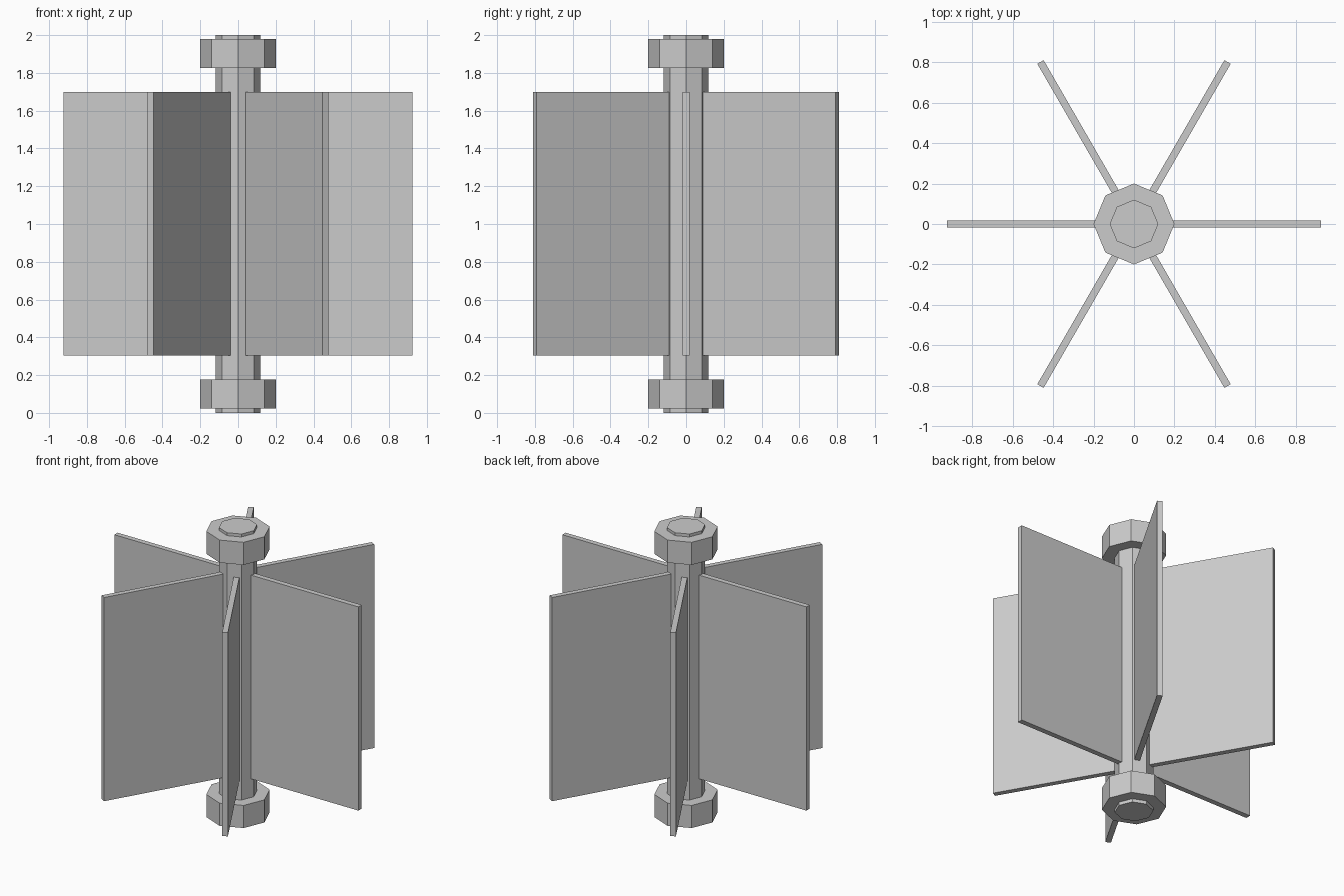
import bpy
from math import radians
from mathutils import Matrix

if "Cube" in bpy.data.objects:
    bpy.data.objects.remove(bpy.data.objects["Cube"])


def octagon(name, radius, z0, z1):
    bpy.ops.mesh.primitive_cylinder_add(
        vertices=8, radius=radius, depth=z1 - z0, location=(0, 0, (z0 + z1) / 2))
    bpy.context.object.name = name


def blade(name, angle, r0=0.08, r1=0.925, thick=0.036, z0=0.305, z1=1.7):
    bpy.ops.mesh.primitive_cube_add(size=1)
    ob = bpy.context.object
    ob.name = name
    ob.data.transform(
        Matrix.Rotation(angle, 4, 'Z')
        @ Matrix.Translation(((r0 + r1) / 2, 0, (z0 + z1) / 2))
        @ Matrix.Diagonal((r1 - r0, thick, z1 - z0, 1)))


# Central shaft and its two end collars
octagon("shaft", 0.12, 0.0, 2.0)
octagon("lower_collar", 0.2, 0.023, 0.178)
octagon("upper_collar", 0.2, 1.825, 1.98)

# Six radial paddles
for i in range(6):
    blade(f"paddle_{i + 1}", radians(60 * i))
